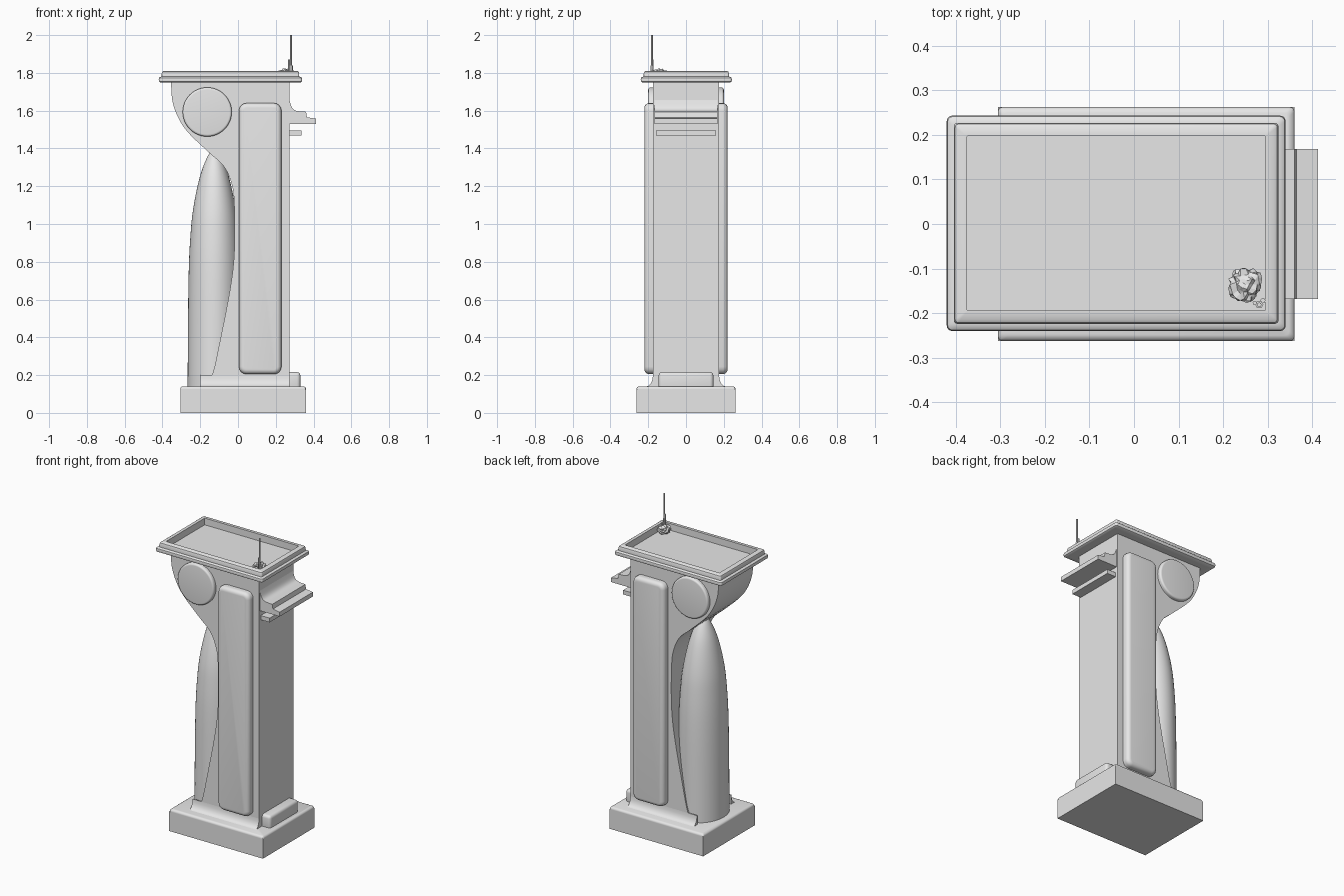
import bpy, bmesh, math, random
from mathutils import Vector

if "Cube" in bpy.data.objects:
    bpy.data.objects.remove(bpy.data.objects["Cube"])

stone = bpy.data.materials.new("light grey")
stone.use_nodes = True
GREY = (0.8, 0.8, 0.8, 1)
stone.diffuse_color = GREY
stone.node_tree.nodes["Principled BSDF"].inputs["Base Color"].default_value = GREY


def finish(bm, name, angle=35):
    bmesh.ops.recalc_face_normals(bm, faces=bm.faces)
    mesh = bpy.data.meshes.new(name)
    bm.to_mesh(mesh)
    bm.free()
    mesh.materials.append(stone)
    obj = bpy.data.objects.new(name, mesh)
    bpy.context.collection.objects.link(obj)
    bpy.ops.object.select_all(action='DESELECT')
    obj.select_set(True)
    bpy.context.view_layer.objects.active = obj
    bpy.ops.object.shade_smooth_by_angle(angle=math.radians(angle))
    return obj


def loft(rings, name):
    """Skin a stack of equal-sized closed rings and cap both ends."""
    bm = bmesh.new()
    loops = [[bm.verts.new(p) for p in ring] for ring in rings]
    n = len(loops[0])
    for a, b in zip(loops, loops[1:]):
        for i in range(n):
            j = (i + 1) % n
            bm.faces.new((a[i], a[j], b[j], b[i]))
    bm.faces.new(loops[0])
    bm.faces.new(loops[-1])
    return finish(bm, name)


def rounded_rect(x0, x1, y0, y1, r, steps=4):
    pts = []
    corners = [(x1 - r, y1 - r), (x0 + r, y1 - r), (x0 + r, y0 + r), (x1 - r, y0 + r)]
    for k, (cx, cy) in enumerate(corners):
        for s in range(steps + 1):
            a = math.pi / 2 * (k + s / steps)
            pts.append((cx + r * math.cos(a), cy + r * math.sin(a)))
    return pts


def smooth_path(points, steps=5):
    """Catmull-Rom samples through the points."""
    p = [Vector(q) for q in points]
    p = [2 * p[0] - p[1]] + p + [2 * p[-1] - p[-2]]
    out = []
    for a, b, c, d in zip(p, p[1:], p[2:], p[3:]):
        for s in range(steps):
            t = s / steps
            out.append(0.5 * (2 * b + (c - a) * t + (2 * a - 5 * b + 4 * c - d) * t * t
                              + (3 * b - a - 3 * c + d) * t ** 3))
    return [tuple(v) for v in out] + [tuple(points[-1])]


def extrude_y(profile, y0, y1, name):
    return loft([[(x, y, z) for x, z in profile] for y in (y0, y1)], name)


def box(name, lo, hi, bevel=0):
    bm = bmesh.new()
    bmesh.ops.create_cube(bm, size=1)
    for v in bm.verts:
        v.co = [l + (c + 0.5) * (h - l) for l, h, c in zip(lo, hi, v.co)]
    if bevel:
        bmesh.ops.bevel(bm, geom=bm.edges[:], offset=bevel, segments=4,
                        profile=0.5, affect='EDGES')
    return finish(bm, name)


def rod(name, x, y, z0, z1, r, sides=8):
    ring = [(x + r * math.cos(math.tau * i / sides), y + r * math.sin(math.tau * i / sides))
            for i in range(sides)]
    return loft([[(a, b, z) for a, b in ring] for z in (z0, z1)], name)


# Base: sharp plinth with a soft-edged cap
box("base_plinth", (-0.305, -0.262, 0), (0.36, 0.262, 0.125))
cap = [(0, 0.125), (0, 0.13), (0.004, 0.137), (0.012, 0.141)]
loft([[(x, y, z) for x, y in rounded_rect(-0.305 + i, 0.36 - i, -0.262 + i, 0.262 - i, 0.01)]
      for i, z in cap], "base_cap")

# Body: curved silhouette extruded across the depth
back_curve = smooth_path([
    (-0.355, 1.755), (-0.347, 1.65), (-0.315, 1.56), (-0.26, 1.48), (-0.15, 1.375),
    (-0.075, 1.305), (-0.033, 1.21), (-0.02, 1.1), (-0.02, 0.85), (-0.043, 0.65),
    (-0.1, 0.36), (-0.128, 0.23), (-0.152, 0.175), (-0.2, 0.138)])
extrude_y(back_curve + [(0.272, 0.138), (0.272, 1.755)], -0.175, 0.175, "body")

# Rear column: tapering oval bulge tucked behind the body
levels = smooth_path([(0.138, 0.142), (0.7, 0.137), (0.95, 0.126), (1.1, 0.109),
                      (1.25, 0.077), (1.35, 0.04), (1.4, 0.008)])
loft([[(-0.125 + r * math.cos(math.tau * i / 48), 1.18 * r * math.sin(math.tau * i / 48), z)
       for i in range(48)] for z, r in levels], "rear_column")

# Mirrored side details: long panels, round medallions and foot coves
for side, label in ((-1, "front"), (1, "back")):
    quarter = [math.pi / 2 * k / 5 for k in range(6)]
    rings = [[(x, side * 0.165, z) for x, z in rounded_rect(0.005, 0.23, 0.205, 1.64, 0.04)]]
    for a in quarter:
        i = 0.025 * (1 - math.cos(a))
        y = side * (0.195 + 0.025 * math.sin(a))
        rings.append([(x, y, z) for x, z in
                      rounded_rect(0.005 + i, 0.23 - i, 0.205 + i, 1.64 - i, 0.04 - i)])
    loft(rings, label + "_panel")

    steps = [(0.13, 0.165)] + [(0.118 + 0.012 * math.cos(a), 0.188 + 0.012 * math.sin(a))
                               for a in quarter]
    loft([[(-0.163 + r * math.cos(math.tau * i / 48), side * y,
            1.593 + r * math.sin(math.tau * i / 48)) for i in range(48)]
          for r, y in steps], label + "_medallion")

    cove = [(0.17, 0.138), (0.17, 0.2)] + [
        (0.21 - 0.035 * math.cos(a), 0.2 - 0.06 * math.sin(a)) for a in quarter]
    loft([[(x, side * y, z) for y, z in cove] for x in (-0.2, 0.272)], label + "_foot_cove")

# Moulded ledge, slat and foot block on the end face
ledge = smooth_path([(0.265, 1.69), (0.274, 1.65), (0.287, 1.615), (0.31, 1.599), (0.36, 1.594)])
extrude_y(ledge + [(0.365, 1.565), (0.413, 1.558), (0.413, 1.53), (0.265, 1.53)],
          -0.168, 0.168, "end_ledge")
box("end_slat", (0.265, -0.158, 1.468), (0.335, 0.158, 1.495))
box("end_foot_block", (0.24, -0.145, 0.12), (0.33, 0.145, 0.216), 0.018)

# Tabletop: two stepped rounded mouldings with a sunken centre
steps = [(0.03, 1.75), (0.008, 1.75), (0.002, 1.754), (0, 1.764), (0.002, 1.774),
         (0.008, 1.779), (0.016, 1.78), (0.016, 1.797), (0.019, 1.806), (0.026, 1.811),
         (0.046, 1.811), (0.046, 1.768)]
loft([[(x, y, z) for x, y in rounded_rect(-0.42 + i, 0.34 - i, -0.24 + i, 0.243 - i,
                                          max(0.001, 0.012 - i * 0.24))]
      for i, z in steps], "tabletop")

# Quill stand: crumpled ball, holder and thin stem
random.seed(4)
bm = bmesh.new()
bmesh.ops.create_icosphere(bm, subdivisions=3, radius=1)
for v in bm.verts:
    d = v.co * random.uniform(0.72, 1.08)
    v.co = Vector((0.25, -0.136, 1.796)) + Vector((d.x * 0.039, d.y * 0.042, d.z * 0.028))
finish(bm, "crumpled_ball", 5)
rod("stem", 0.281, -0.181, 1.765, 2.0, 0.005)
rod("stem_holder", 0.281, -0.181, 1.765, 1.84, 0.009, 6)
rod("short_stem", 0.271, -0.177, 1.765, 1.872, 0.005, 6)
rod("side_peg", 0.289, -0.172, 1.765, 1.815, 0.006, 6)
